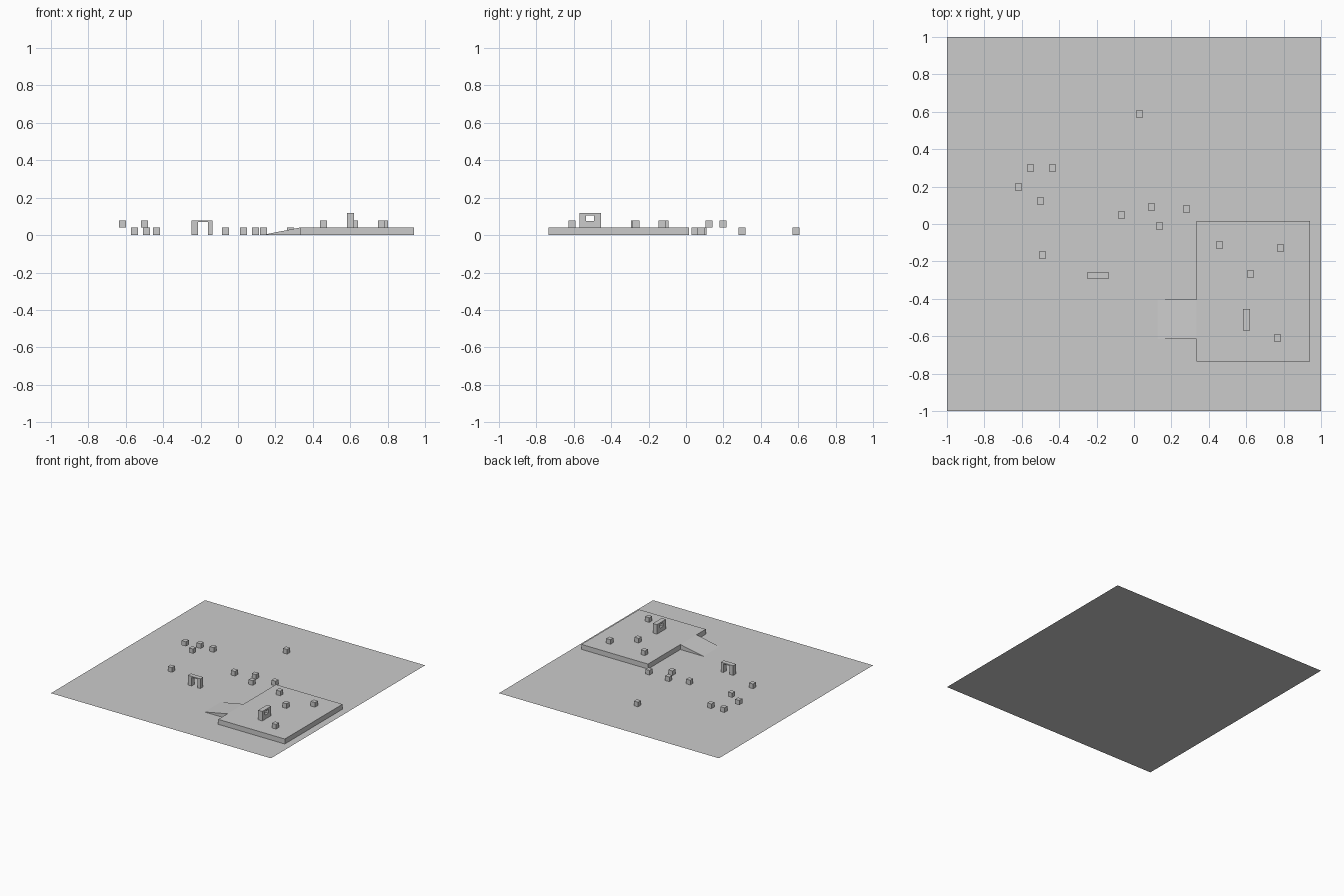
import bpy

if "Cube" in bpy.data.objects:
    bpy.data.objects.remove(bpy.data.objects["Cube"])


def prism(name, profile, axis, lo, hi):
    """Extrude a 2D profile along an axis ('x', 'y' or 'z') from lo to hi."""
    def place(p, t):
        a, b = p
        return {'x': (t, a, b), 'y': (a, t, b), 'z': (a, b, t)}[axis]
    n = len(profile)
    verts = [place(p, lo) for p in profile] + [place(p, hi) for p in profile]
    faces = [tuple(range(n))[::-1], tuple(range(n, 2 * n))]
    faces += [(i, (i + 1) % n, n + (i + 1) % n, n + i) for i in range(n)]
    if axis == 'y':
        faces = [f[::-1] for f in faces]
    mesh = bpy.data.meshes.new(name)
    mesh.from_pydata(verts, [], faces)
    obj = bpy.data.objects.new(name, mesh)
    bpy.context.collection.objects.link(obj)
    return obj


def box(name, x0, x1, y0, y1, z0, z1):
    return prism(name, [(x0, y0), (x1, y0), (x1, y1), (x0, y1)], 'z', z0, z1)


S = 0.038   # crate size
H = 0.041   # platform height

# Floor sheet
bpy.ops.mesh.primitive_plane_add(size=2)
bpy.context.object.name = "floor"

# Raised platform and its access ramp
box("platform", 0.335, 0.94, -0.735, 0.015, 0, H)
prism("ramp", [(0.125, 0), (0.335, 0), (0.335, H)], 'y', -0.615, -0.405)

# Crates on the floor, floating crates, and crates on the platform
ground = [(0.03, 0.588), (-0.554, 0.30), (-0.436, 0.30), (-0.067, 0.048),
          (0.094, 0.091), (0.281, 0.08), (0.136, -0.01), (-0.489, -0.166)]
floating = [(-0.618, 0.198), (-0.5, 0.123)]
raised = [(0.457, -0.112), (0.783, -0.128), (0.623, -0.267), (0.767, -0.61)]
for label, spots, z in (("floor_crate", ground, 0.002),
                        ("floating_crate", floating, H),
                        ("platform_crate", raised, H)):
    for i, (x, y) in enumerate(spots):
        box(f"{label}_{i + 1}", x - S / 2, x + S / 2, y - S / 2, y + S / 2, z, z + S)

# Doorway arch, open at the bottom
prism("doorway", [(-0.249, 0), (-0.215, 0), (-0.215, 0.07), (-0.16, 0.07),
                  (-0.16, 0), (-0.136, 0), (-0.136, 0.079), (-0.249, 0.079)],
      'y', -0.295, -0.257)

# Wall with a window hole, standing on the platform
wall = box("window_wall", 0.582, 0.62, -0.57, -0.455, H, 0.119)
cutter = box("window_cutter", 0.56, 0.64, -0.535, -0.492, 0.075, 0.105)
cutter.hide_render = True
cutter.hide_viewport = True
cut = wall.modifiers.new("window", 'BOOLEAN')
cut.operation = 'DIFFERENCE'
cut.solver = 'EXACT'
cut.object = cutter
